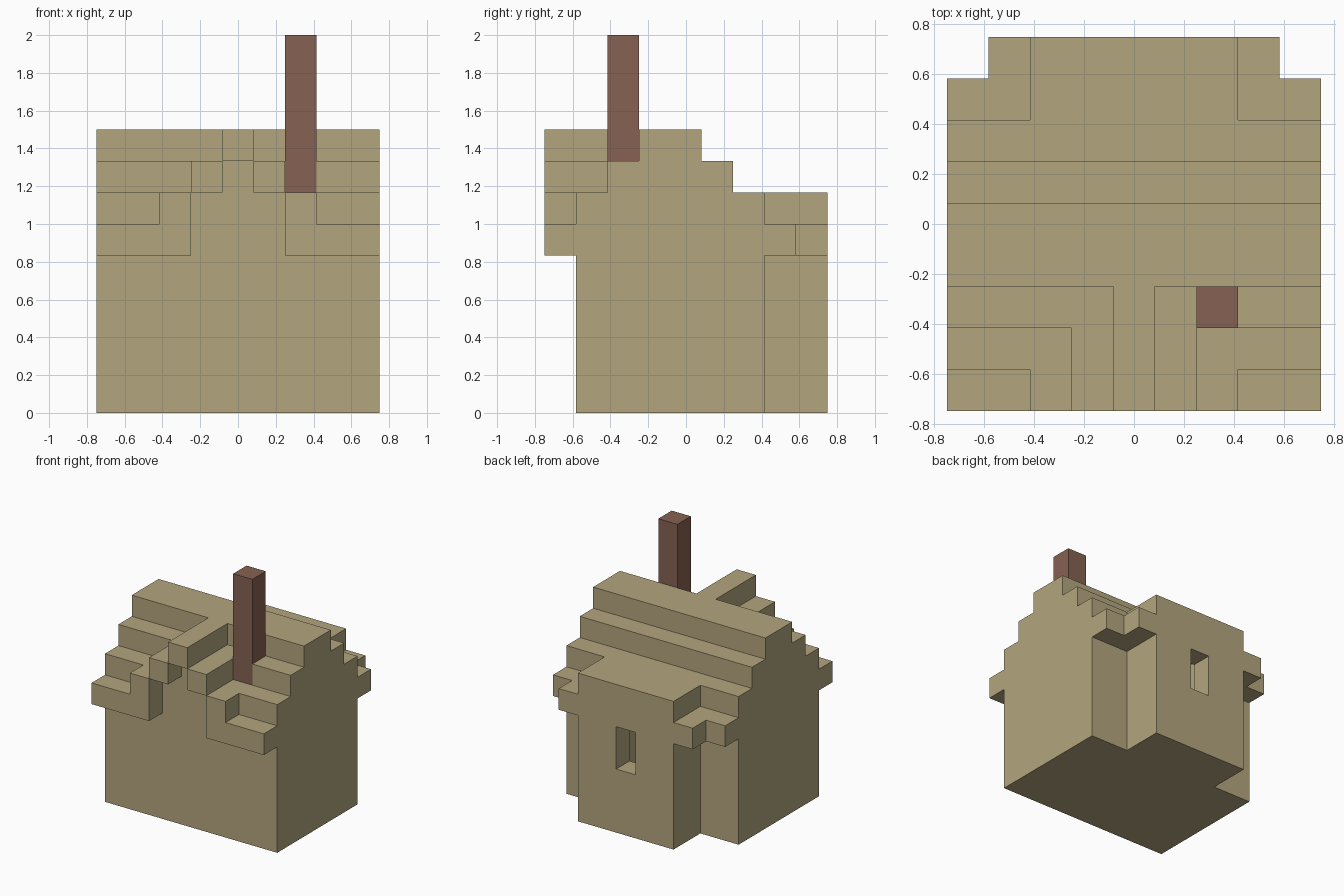
import bpy
import bmesh
from itertools import product
from mathutils import Vector

UNIT = 1 / 6          # edge of one building block
HALF = 4.5            # half the plan, in blocks

cube = bpy.data.objects.get("Cube")
if cube:
    bpy.data.objects.remove(cube)


def material(name, colour):
    mat = bpy.data.materials.new(name)
    mat.use_nodes = True
    mat.diffuse_color = (*colour, 1)
    mat.node_tree.nodes["Principled BSDF"].inputs["Base Color"].default_value = (*colour, 1)
    return mat


def block(x0, x1, y0, y1, z0, z1):
    """Set of unit blocks filling a range."""
    return set(product(range(x0, x1), range(y0, y1), range(z0, z1)))


def mirrored(cells):
    """Add the mirror image across the centre line."""
    return cells | {(8 - x, y, z) for x, y, z in cells}


def build(name, cells, solid, mat):
    """Skin the blocks, leaving out faces hidden against other blocks."""
    bm = bmesh.new()
    for cell in sorted(cells):
        for axis, side in product(range(3), (0, 1)):
            step = [0, 0, 0]
            step[axis] = 2 * side - 1
            if tuple(c + s for c, s in zip(cell, step)) in solid:
                continue
            u, v = Vector((0, 0, 0)), Vector((0, 0, 0))
            u[(axis + 1) % 3] = 1
            v[(axis + 2) % 3] = 1
            corner = Vector(cell) - Vector((HALF, HALF, 0))
            corner[axis] += side
            quad = [corner, corner + u, corner + u + v, corner + v]
            if not side:
                quad.reverse()
            bm.faces.new([bm.verts.new(p * UNIT) for p in quad])
    bmesh.ops.remove_doubles(bm, verts=bm.verts, dist=UNIT / 100)
    bmesh.ops.dissolve_limit(bm, angle_limit=0.01, verts=bm.verts, edges=bm.edges)
    mesh = bpy.data.meshes.new(name)
    bm.to_mesh(mesh)
    bm.free()
    mesh.materials.append(mat)
    obj = bpy.data.objects.new(name, mesh)
    bpy.context.collection.objects.link(obj)


tan = material("tan plaster", (0.45, 0.38, 0.21))
brick = material("brown brick", (0.24, 0.122, 0.084))

# Walls: main room and back extension
walls = block(0, 9, 1, 7, 0, 5) | block(2, 7, 7, 9, 0, 5)

# Main roof: stepped gable running side to side
roof = block(2, 7, 7, 9, 5, 7)
for y, top in enumerate((7, 8, 9, 9, 8, 7), start=1):
    roof |= block(0, 9, y, y + 1, 5, top)

# Eaves at front, back and back corners
roof |= mirrored(block(0, 3, 0, 1, 5, 6) | block(0, 2, 7, 8, 5, 6) | block(1, 2, 8, 9, 5, 6))

# Front dormer: stepped gable with an overhanging rim
for x, top in ((2, 7), (3, 8), (4, 9)):
    roof |= mirrored(block(x, x + 1, 1, 4, 5, top) | block(x, x + 1, 0, 1, top - 1, top))

# Hollow room and back window
room = block(1, 8, 2, 6, 1, 6) | block(3, 6, 6, 8, 1, 6) | block(1, 8, 6, 7, 1, 5) - block(1, 3, 6, 7, 1, 5) - block(6, 8, 6, 7, 1, 5)
window = block(4, 5, 8, 9, 3, 5)

# Chimney and the hearth inside
chimney = block(6, 7, 2, 3, 7, 12)
hearth = block(7, 8, 2, 6, 1, 2)

walls -= room | window
roof -= room | chimney
solid = walls | roof | chimney | hearth

build("walls", walls, solid, tan)
build("roof", roof, solid, tan)
build("chimney", chimney, solid, brick)
build("hearth", hearth, solid, brick)
